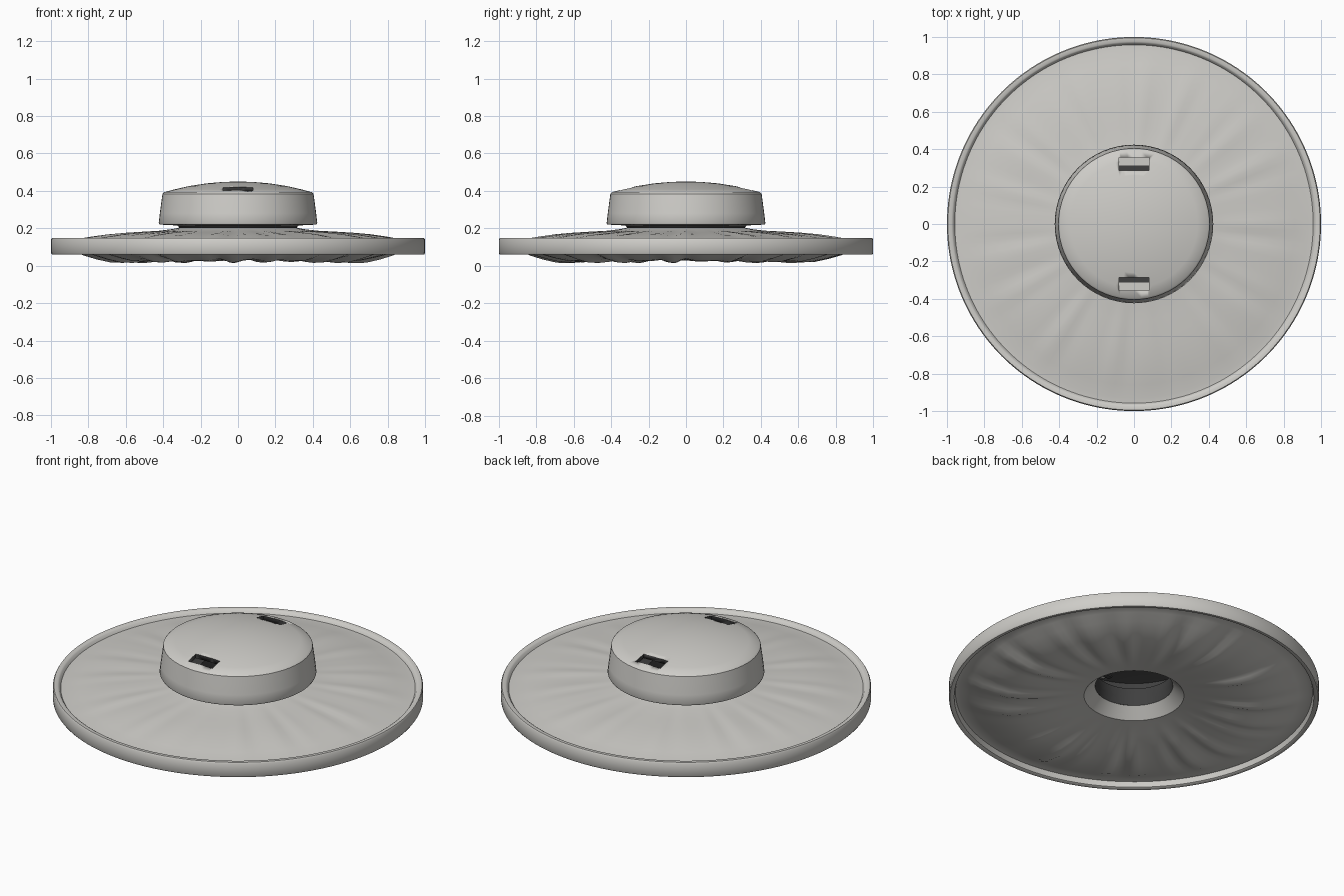
import bpy, bmesh, math, random
from mathutils import Vector

if "Cube" in bpy.data.objects:
    bpy.data.objects.remove(bpy.data.objects["Cube"])

random.seed(4)


def material(name, rgb):
    m = bpy.data.materials.new(name)
    m.diffuse_color = (*rgb, 1)
    m.use_nodes = True
    m.node_tree.nodes["Principled BSDF"].inputs["Base Color"].default_value = m.diffuse_color
    return m


LIGHT = material("warm light grey", (0.62, 0.61, 0.58))
DARK = material("dark grey", (0.05, 0.05, 0.05))


def finish(name, bm, angle=35):
    bmesh.ops.remove_doubles(bm, verts=bm.verts, dist=1e-5)
    bmesh.ops.recalc_face_normals(bm, faces=bm.faces)
    me = bpy.data.meshes.new(name)
    bm.to_mesh(me)
    bm.free()
    me.materials.append(LIGHT)
    me.materials.append(DARK)
    ob = bpy.data.objects.new(name, me)
    bpy.context.collection.objects.link(ob)
    bpy.ops.object.select_all(action='DESELECT')
    ob.select_set(True)
    bpy.context.view_layer.objects.active = ob
    bpy.ops.object.shade_smooth_by_angle(angle=math.radians(angle))
    return ob


def lathe(name, profile, segments, dark=(), closed=False, ripple=None, angle=35):
    """Revolve (r, z) points; dark lists the profile spans in the dark colour."""
    bm = bmesh.new()
    rings = []
    for i, (r, z) in enumerate(profile):
        ring = []
        for s in range(segments):
            a = 2 * math.pi * s / segments
            dz = ripple(i, r, a) if ripple else 0
            ring.append(bm.verts.new((r * math.cos(a), r * math.sin(a), z + dz)))
        rings.append(ring)
    n = len(rings)
    for i in range(n if closed else n - 1):
        p, q = rings[i], rings[(i + 1) % n]
        if profile[i][0] == 0 and profile[(i + 1) % n][0] == 0:
            continue
        for s in range(segments):
            t = (s + 1) % segments
            f = bm.faces.new((p[s], p[t], q[t], q[s]))
            f.material_index = 1 if i in dark else 0
    bmesh.ops.dissolve_degenerate(bm, dist=1e-6, edges=bm.edges)
    return finish(name, bm, angle)


# Wide padded disc with a raised rim and radial creases above and below
under = [(0.21, 0.135), (0.27, 0.075), (0.30, 0.07), (0.38, 0.055), (0.46, 0.041),
         (0.54, 0.03), (0.62, 0.025), (0.69, 0.028), (0.76, 0.042), (0.83, 0.06),
         (0.89, 0.083), (0.94, 0.098), (0.965, 0.095), (0.972, 0.065), (0.98, 0.06)]
rim = [(0.995, 0.06), (1.0, 0.068), (1.0, 0.14), (0.995, 0.148), (0.975, 0.148)]
over = [(0.967, 0.143), (0.958, 0.128), (0.93, 0.13), (0.86, 0.143), (0.79, 0.154),
        (0.71, 0.165), (0.62, 0.173), (0.52, 0.18), (0.42, 0.187), (0.35, 0.196),
        (0.31, 0.204)]
phases = [random.uniform(0, 6.28) for _ in range(4)]


def creases(i, r, a):
    fade = max(0, 1 - ((r - 0.66) / 0.26) ** 2)
    w = (math.sin(26 * a + phases[0] + 0.8 * math.sin(3 * a))
         + 0.6 * math.sin(17 * a + phases[1]) + 0.4 * math.sin(41 * a + phases[2]))
    return fade * w * (0.0065 if i < len(under) else 0.002)


lathe("padded_disc", under + rim + over, 160, ripple=creases)

# Dark neck between disc and cap, and the open centre tube
lathe("neck", [(0.34, 0.192), (0.315, 0.204), (0.32, 0.212), (0.34, 0.224)], 64, dark=(0, 1, 2))
lathe("centre_tube", [(0.21, 0.135), (0.205, 0.18), (0.21, 0.225)], 64, dark=(0, 1))

# Hollow domed cap, dark inside
cap_profile = [(0.21, 0.22), (0.34, 0.216), (0.42, 0.22), (0.424, 0.228), (0.418, 0.28),
               (0.41, 0.34), (0.404, 0.384), (0.395, 0.393), (0.34, 0.408), (0.26, 0.426),
               (0.17, 0.440), (0.08, 0.448), (0, 0.45),
               (0, 0.425), (0.17, 0.415), (0.30, 0.392), (0.38, 0.37), (0.395, 0.24),
               (0.21, 0.24)]
cap = lathe("domed_cap", cap_profile, 64, dark=range(13, 19), closed=True)


def box(bm, centre, size, mat=0):
    verts = bmesh.ops.create_cube(bm, size=1)["verts"]
    for v in verts:
        v.co = Vector(centre) + Vector([v.co[k] * size[k] for k in range(3)])
    for f in {f for v in verts for f in v.link_faces}:
        f.material_index = mat


# Slot openings, front and back, each with a shallow pocket behind
for side, label in ((-1, "front"), (1, "back")):
    bm = bmesh.new()
    box(bm, (0, side * 0.32, 0.40), (0.16, 0.07, 0.12), 1)
    cutter = finish(label + "_slot_cutter", bm)
    cutter.hide_render = True
    cutter.hide_viewport = True
    mod = cap.modifiers.new(label + "_slot", 'BOOLEAN')
    mod.operation = 'DIFFERENCE'
    mod.solver = 'EXACT'
    mod.object = cutter
    bm = bmesh.new()
    box(bm, (0, side * 0.333, 0.372), (0.17, 0.044, 0.008))
    box(bm, (0, side * 0.298, 0.352), (0.17, 0.028, 0.008), 1)
    finish(label + "_slot_pocket", bm)
